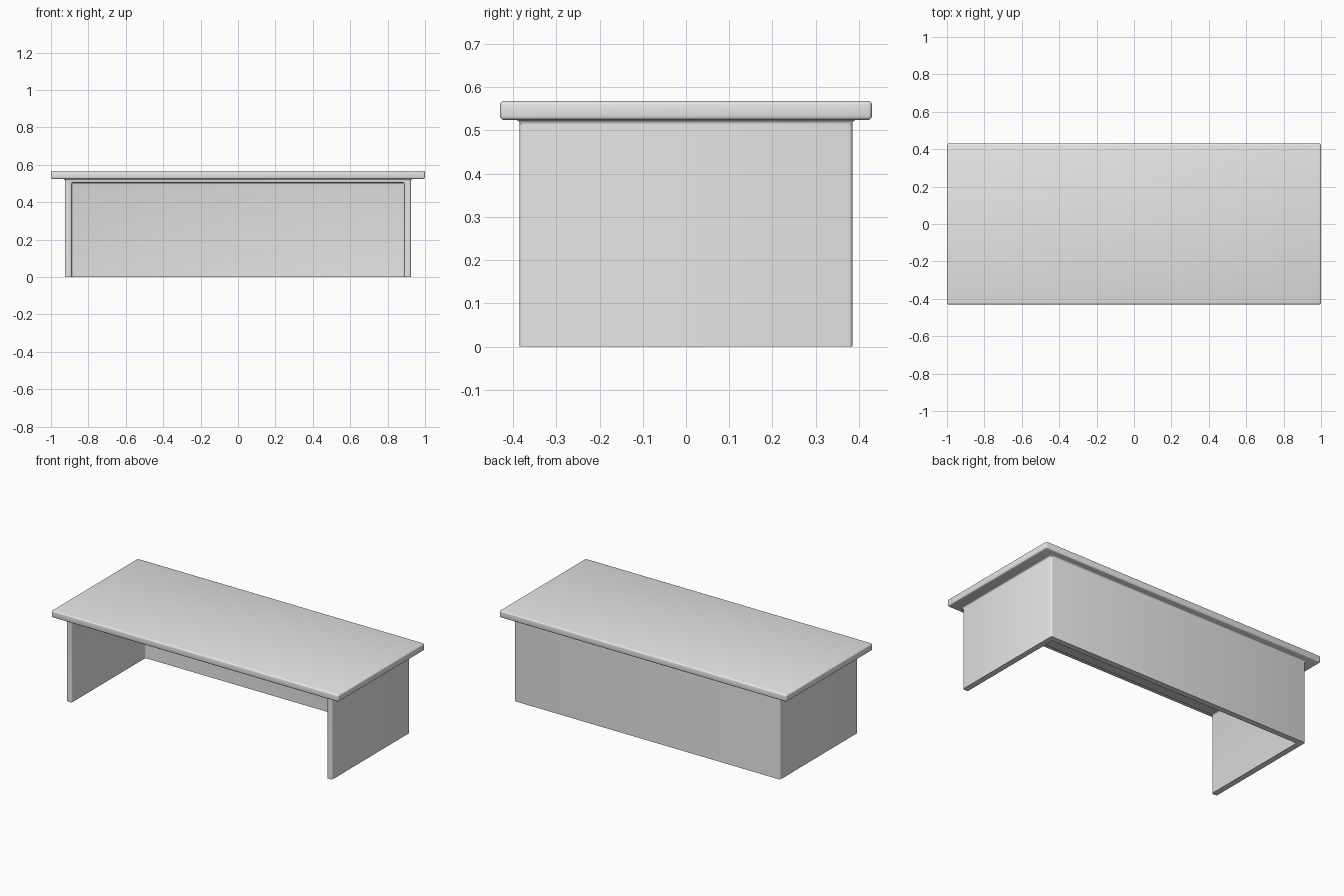
import bpy
import bmesh
import math
from mathutils import Vector

if "Cube" in bpy.data.objects:
    bpy.data.objects.remove(bpy.data.objects["Cube"], do_unlink=True)

HEIGHT, SLAB_BOTTOM = 0.568, 0.524
BODY_X, BODY_Y = 0.925, 0.385
WALL, RAIL, ROUND = 0.036, 0.02, 0.009

grey = bpy.data.materials.new("plain grey")
grey.use_nodes = True
grey.diffuse_color = (0.8, 0.8, 0.8, 1)
grey.node_tree.nodes["Principled BSDF"].inputs["Base Color"].default_value = (0.8, 0.8, 0.8, 1)


def add_object(name, bm):
    bmesh.ops.recalc_face_normals(bm, faces=bm.faces)
    mesh = bpy.data.meshes.new(name)
    bm.to_mesh(mesh)
    bm.free()
    mesh.materials.append(grey)
    obj = bpy.data.objects.new(name, mesh)
    bpy.context.collection.objects.link(obj)
    return obj


def box(name, low, high):
    low, high = Vector(low), Vector(high)
    bm = bmesh.new()
    bmesh.ops.create_cube(bm, size=1)
    for v in bm.verts:
        v.co = (low + high) / 2 + v.co * (high - low)
    return add_object(name, bm)


def round_edges(obj, keep):
    """Round the edges for which keep(edge) is true."""
    bm = bmesh.new()
    bm.from_mesh(obj.data)
    bmesh.ops.bevel(bm, geom=[e for e in bm.edges if keep(e)], offset=ROUND,
                    segments=3, profile=0.5, affect='EDGES', clamp_overlap=True)
    bm.to_mesh(obj.data)
    bm.free()


def smooth(obj):
    bpy.ops.object.select_all(action='DESELECT')
    obj.select_set(True)
    bpy.context.view_layer.objects.active = obj
    bpy.ops.object.shade_smooth_by_angle(angle=math.radians(35))


# Table top
top = box("table_top", (-1, -0.43, SLAB_BOTTOM), (1, 0.43, HEIGHT))
round_edges(top, lambda e: True)
smooth(top)

# Base: two ends, a back and a thin upper panel, open at the front and below
base = box("base", (-BODY_X, -BODY_Y, 0), (BODY_X, BODY_Y, SLAB_BOTTOM))
cutter = box("base_cutter", (WALL - BODY_X, -1, -1),
             (BODY_X - WALL, BODY_Y - WALL, SLAB_BOTTOM - RAIL))
cutter.hide_render = True
cut = base.modifiers.new("opening", 'BOOLEAN')
cut.operation, cut.solver, cut.object = 'DIFFERENCE', 'EXACT', cutter
bpy.context.view_layer.update()
hollow = bpy.data.meshes.new_from_object(
    base.evaluated_get(bpy.context.evaluated_depsgraph_get()))
base.modifiers.clear()
base.data = hollow
bpy.data.objects.remove(cutter, do_unlink=True)


def is_free_edge(e):
    level = [v.co.z for v in e.verts]
    return max(level) > 0.001 and min(level) < SLAB_BOTTOM - 0.001


round_edges(base, is_free_edge)
smooth(base)

# Small cove where the base meets the table top
bm = bmesh.new()
rings = []
for i in range(5):
    t = math.pi / 2 * i / 4
    out, z = ROUND * (1 - math.cos(t)), SLAB_BOTTOM - ROUND * (1 - math.sin(t))
    rings.append([bm.verts.new((sx * (BODY_X + out), sy * (BODY_Y + out), z))
                  for sx, sy in ((-1, -1), (1, -1), (1, 1), (-1, 1))])
for a, b in zip(rings, rings[1:]):
    for k in range(4):
        n = (k + 1) % 4
        bm.faces.new((a[k], a[n], b[n], b[k]))
bm.faces.new(rings[-1])
smooth(add_object("cove", bm))
